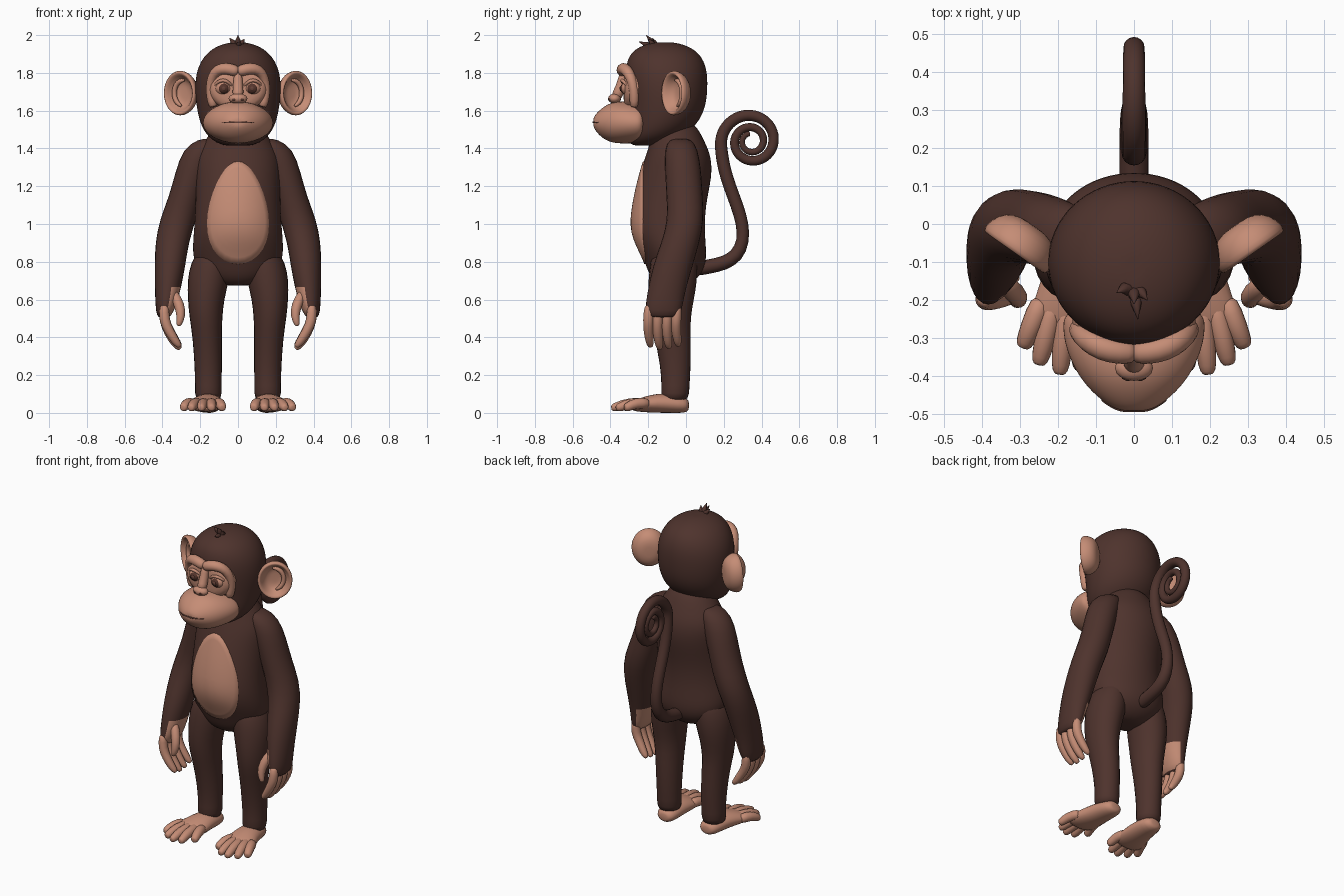
import bpy, bmesh
from math import sin, cos, pi, exp, radians
from mathutils import Vector, Matrix
from mathutils.bvhtree import BVHTree

if "Cube" in bpy.data.objects:
    bpy.data.objects.remove(bpy.data.objects["Cube"], do_unlink=True)


def material(name, colour):
    mat = bpy.data.materials.new(name)
    mat.use_nodes = True
    mat.diffuse_color = (*colour, 1)
    mat.node_tree.nodes["Principled BSDF"].inputs["Base Color"].default_value = (*colour, 1)
    return mat


FUR = material("dark brown fur", (0.077, 0.033, 0.026))
SKIN = material("tan skin", (0.56, 0.265, 0.18))
IRIS = material("iris brown", (0.09, 0.035, 0.025))
LINE = material("dark crease", (0.13, 0.055, 0.04))


def finish(name, bm, mats, mirror=False, levels=1, rule=None):
    """Turn a bmesh into a smooth object, optionally mirrored in x."""
    bmesh.ops.recalc_face_normals(bm, faces=bm.faces)
    bm.normal_update()
    for face in bm.faces:
        face.smooth = True
        if rule and rule(face):
            face.material_index = 1
    mesh = bpy.data.meshes.new(name)
    bm.to_mesh(mesh)
    bm.free()
    for mat in mats:
        mesh.materials.append(mat)
    obj = bpy.data.objects.new(name, mesh)
    bpy.context.collection.objects.link(obj)
    if mirror:
        obj.modifiers.new("Mirror", "MIRROR").use_mirror_merge = False
    if levels:
        sub = obj.modifiers.new("Smooth", "SUBSURF")
        sub.levels = sub.render_levels = levels
    return obj


def skin_rings(bm, rings):
    """Bridge rings of points and close both ends with fans."""
    loops = [[bm.verts.new(p) for p in ring] for ring in rings]
    n = len(loops[0])
    for a, b in zip(loops, loops[1:]):
        for i in range(n):
            j = (i + 1) % n
            bm.faces.new((a[i], a[j], b[j], b[i]))
    for loop in (loops[0], loops[-1]):
        tip = bm.verts.new(sum((v.co for v in loop), Vector()) / n)
        for i in range(n):
            bm.faces.new((loop[i], loop[(i + 1) % n], tip))


def loft(name, sections, mats, axis="z", sides=16, matrix=None, **options):
    """Elliptical sections: (position on axis, centre 1, centre 2, radius 1, radius 2)."""
    bm = bmesh.new()
    rings = []
    for t, c1, c2, r1, r2 in sections:
        ring = []
        for i in range(sides):
            a = 2 * pi * (i + 0.5) / sides
            u, v = c1 + r1 * cos(a), c2 + r2 * sin(a)
            ring.append(Vector((u, v, t) if axis == "z" else (u, t, v)))
        rings.append(ring)
    skin_rings(bm, rings)
    if matrix:
        bm.transform(matrix)
    return finish(name, bm, mats, **options)


def add_tube(bm, points, radii, sides=8):
    """Sweep a round section along a path."""
    pts = [Vector(p) for p in points]
    old, normal, rings = None, None, []
    for k, (p, r) in enumerate(zip(pts, radii)):
        tangent = (pts[min(k + 1, len(pts) - 1)] - pts[max(k - 1, 0)]).normalized()
        if old is None:
            normal = tangent.orthogonal().normalized()
        else:
            normal = old.rotation_difference(tangent) @ normal
        side = tangent.cross(normal)
        rings.append([p + r * (cos(2 * pi * i / sides) * normal + sin(2 * pi * i / sides) * side)
                      for i in range(sides)])
        old = tangent
    skin_rings(bm, rings)


def tubes(name, paths, mats, **options):
    bm = bmesh.new()
    for points, radii in paths:
        add_tube(bm, points, radii)
    return finish(name, bm, mats, **options)


def ball(name, centre, size, mats, **options):
    bm = bmesh.new()
    bmesh.ops.create_uvsphere(bm, u_segments=16, v_segments=10, radius=1)
    bm.transform(Matrix.Translation(centre) @ Matrix.Diagonal((*size, 1)))
    return finish(name, bm, mats, levels=0, **options)


def plate(name, target, centre, width, height, mat, taper=0.0, lift=0.006, rings=8, **options):
    """Egg-shaped marking laid on the front of a part by casting rays backwards."""
    tree = BVHTree.FromObject(target, bpy.context.evaluated_depsgraph_get())
    bm = bmesh.new()

    def drop(x, z):
        hit = tree.ray_cast(Vector((x, -2, z)), Vector((0, 1, 0)))[0]
        return bm.verts.new((x, (hit.y if hit else 0) - lift, z))

    n, inner = 32, None
    middle = drop(*centre)
    for k in range(1, rings + 1):
        s = k / rings
        ring = []
        for i in range(n):
            a = 2 * pi * i / n
            x = centre[0] + s * width * cos(a) * (1 - taper * sin(a))
            ring.append(drop(x, centre[1] + s * height * sin(a)))
        for i in range(n):
            j = (i + 1) % n
            bm.faces.new((inner[i], inner[j], ring[j], ring[i]) if inner else (middle, ring[i], ring[j]))
        inner = ring
    rim = [e for e in bm.edges if e.is_boundary]
    skirt = bmesh.ops.extrude_edge_only(bm, edges=rim)["geom"]
    for v in skirt:
        if isinstance(v, bmesh.types.BMVert):
            v.co.y += lift + 0.003
    return finish(name, bm, [mat], levels=0, **options)


# Body
torso = loft("torso", [
    (0.675, 0, -0.07, 0.1, 0.08), (0.73, 0, -0.055, 0.2, 0.145), (0.82, 0, -0.055, 0.25, 0.172),
    (0.95, 0, -0.1, 0.24, 0.202), (1.1, 0, -0.09, 0.228, 0.197), (1.25, 0, -0.055, 0.23, 0.198),
    (1.36, 0, -0.04, 0.23, 0.178), (1.44, 0, -0.045, 0.18, 0.145), (1.54, 0, -0.06, 0.11, 0.11)],
    [FUR], levels=2)
plate("belly_patch", torso, (0, 1.06), 0.16, 0.272, SKIN, taper=0.24)

# Legs and feet
loft("legs", [
    (0.88, 0.12, -0.06, 0.08, 0.11), (0.8, 0.143, -0.065, 0.112, 0.13), (0.7, 0.158, -0.07, 0.115, 0.135),
    (0.6, 0.17, -0.08, 0.1, 0.127), (0.5, 0.17, -0.085, 0.09, 0.112), (0.4, 0.163, -0.07, 0.08, 0.1),
    (0.25, 0.157, -0.055, 0.076, 0.084), (0.14, 0.157, -0.055, 0.072, 0.076), (0.065, 0.157, -0.06, 0.076, 0.08)],
    [FUR], sides=12, mirror=True)
loft("feet", [
    (0.015, 0.15, 0.04, 0.04, 0.03), (-0.01, 0.15, 0.042, 0.064, 0.045), (-0.08, 0.155, 0.05, 0.075, 0.052),
    (-0.15, 0.162, 0.052, 0.085, 0.054), (-0.23, 0.175, 0.044, 0.103, 0.042), (-0.29, 0.182, 0.036, 0.095, 0.026)],
    [SKIN], axis="y", sides=12, mirror=True)
toe_tips = [(0.082, -0.33), (0.14, -0.385), (0.195, -0.395), (0.25, -0.37), (0.292, -0.325)]
toes = []
for k, (x, y) in enumerate(toe_tips):
    root = Vector((0.11 + 0.033 * k, -0.2, 0.05))
    tip = Vector((x, y, 0.026))
    knuckle = root.lerp(tip, 0.55) + Vector((0, 0, 0.016))
    toes.append(((root, knuckle, root.lerp(tip, 0.9), tip), (0.034, 0.031, 0.027, 0.017)))
tubes("toes", toes, [SKIN], mirror=True)

# Arms, with bare palms on the inner side
loft("arms", [
    (1.45, 0.15, -0.03, 0.06, 0.06), (1.4, 0.195, -0.025, 0.1, 0.092), (1.28, 0.24, -0.015, 0.094, 0.1),
    (1.15, 0.275, -0.008, 0.092, 0.1), (1.02, 0.32, 0.0, 0.1, 0.1), (0.9, 0.35, -0.03, 0.092, 0.105),
    (0.78, 0.36, -0.07, 0.085, 0.11), (0.66, 0.371, -0.1, 0.072, 0.104), (0.58, 0.38, -0.115, 0.06, 0.103),
    (0.505, 0.393, -0.122, 0.04, 0.096)],
    [FUR, SKIN], sides=12, mirror=True,
    rule=lambda f: f.calc_center_median().z < 0.66 and f.normal.x < -0.4)
fingers = []
for k in range(4):
    y, rise = -0.195 + 0.049 * k, 0.012 * abs(k - 1.3)
    fingers.append((((0.39, y, 0.57), (0.392, y - 0.005, 0.49), (0.366, y - 0.005, 0.42 + rise),
                     (0.33, y + 0.003, 0.36 + rise), (0.306, y + 0.008, 0.335 + rise)),
                    (0.029, 0.031, 0.028, 0.025, 0.015)))
fingers.append((((0.345, -0.15, 0.64), (0.308, -0.185, 0.57), (0.3, -0.2, 0.51), (0.315, -0.205, 0.46)),
                (0.028, 0.031, 0.026, 0.015)))
tubes("fingers", fingers, [SKIN], mirror=True)

# Curled tail
path = [(0, 0.05, 0.76), (0, 0.12, 0.775), (0, 0.2, 0.79), (0, 0.27, 0.83), (0, 0.305, 0.91), (0, 0.3, 1.0),
        (0, 0.27, 1.1), (0, 0.23, 1.2), (0, 0.2, 1.3), (0, 0.188, 1.38)]
radii = [0.042] * 4 + [0.037] * 6
for k in range(50):
    turn = k / 22
    r, a = 0.162 * exp(-0.6 * turn), pi - 2 * pi * turn
    path.append((0, 0.345 + r * cos(a), 1.437 + r * sin(a)))
    radii.append(0.035 - 0.009 * turn)
tubes("tail", [(path, radii)], [FUR])

# Head and tuft
loft("head", [
    (1.415, 0, -0.2, 0.09, 0.1), (1.46, 0, -0.165, 0.165, 0.15), (1.53, 0, -0.12, 0.205, 0.187),
    (1.62, 0, -0.1, 0.225, 0.21), (1.72, 0, -0.1, 0.235, 0.22), (1.82, 0, -0.105, 0.224, 0.222),
    (1.9, 0, -0.112, 0.178, 0.194), (1.945, 0, -0.115, 0.11, 0.126), (1.962, 0, -0.115, 0.04, 0.05)],
    [FUR], levels=2)
tuft = []
for x, y, z in [(0.0, -0.21, 2.0), (-0.045, -0.18, 1.985), (0.035, -0.2, 1.98), (0.01, -0.25, 1.965)]:
    base = Vector((0.0, -0.18, 1.93))
    tip = Vector((x, y, z))
    tuft.append(((base, base.lerp(tip, 0.6) + Vector((0, 0.012, 0)), tip), (0.022, 0.014, 0.001)))
tubes("hair_tuft", tuft, [FUR], levels=0)

# Ears: bowls turned outwards
ear_place = Matrix.Translation((0.293, -0.045, 1.693)) @ Matrix.Rotation(radians(35), 4, "Z")
loft("ears", [
    (0.05, 0, 0, 0.04, 0.05), (0.037, 0, 0, 0.08, 0.095), (0, 0, 0, 0.102, 0.118), (-0.03, 0, 0, 0.106, 0.124),
    (-0.042, 0, 0, 0.094, 0.11), (-0.025, 0, 0, 0.08, 0.094), (0.01, 0.0, 0, 0.06, 0.075), (0.018, 0, 0, 0.03, 0.04)],
    [SKIN], axis="y", matrix=ear_place, mirror=True)
ridge = [ear_place @ Vector((0.058 * cos(a) - 0.005, -0.005, 0.07 * sin(a)))
         for a in [radians(d) for d in range(-80, 130, 30)]]
tubes("ear_ridges", [(ridge, [0.008] + [0.015] * 5 + [0.008])], [SKIN], mirror=True)

# Face: mask, brow, eyes, muzzle, nose and mouth
loft("face_mask", [
    (-0.2, 0, 1.725, 0.168, 0.13), (-0.27, 0, 1.725, 0.168, 0.132), (-0.315, 0, 1.715, 0.152, 0.118),
    (-0.33, 0, 1.71, 0.1, 0.08)], [SKIN], axis="y")
tubes("brow_ridge", [(
    [(0, -0.338, 1.805), (0.04, -0.338, 1.82), (0.085, -0.328, 1.825), (0.125, -0.305, 1.805), (0.147, -0.28, 1.745),
     (0.145, -0.272, 1.68), (0.13, -0.275, 1.62)], [0.033, 0.034, 0.035, 0.032, 0.028, 0.028, 0.028])],
    [SKIN], mirror=True)
tubes("nose_bridge", [([(0, -0.33, 1.8), (0, -0.342, 1.73), (0, -0.37, 1.67)], [0.026, 0.028, 0.036])], [SKIN])
eyes = ball("eyes", (0.078, -0.298, 1.718), (0.048, 0.048, 0.04), [SKIN], mirror=True)
plate("irises", eyes, (0.075, 1.716), 0.026, 0.027, IRIS, lift=0.003, rings=3, mirror=True)
plate("pupils", eyes, (0.075, 1.716), 0.011, 0.012, LINE, lift=0.006, rings=2, mirror=True)
tubes("eyelids", [([(0.03, -0.323, 1.73), (0.055, -0.338, 1.755), (0.08, -0.341, 1.763), (0.105, -0.331, 1.755),
                    (0.128, -0.308, 1.73)], [0.007, 0.01, 0.011, 0.01, 0.007])], [SKIN], mirror=True)
muzzle = loft("muzzle", [
    (-0.22, 0, 1.535, 0.185, 0.1), (-0.27, 0, 1.535, 0.193, 0.11), (-0.33, 0, 1.538, 0.183, 0.115),
    (-0.4, 0, 1.537, 0.15, 0.11), (-0.455, 0, 1.535, 0.1, 0.074), (-0.49, 0, 1.538, 0.045, 0.03)],
    [SKIN], axis="y", levels=2)
plate("mouth_line", muzzle, (0, 1.538), 0.085, 0.004, LINE, lift=0.004, rings=4)
nose = ball("nose", (0, -0.378, 1.664), (0.05, 0.034, 0.027), [SKIN])
plate("nostrils", nose, (0.022, 1.658), 0.01, 0.007, LINE, lift=0.003, rings=2, mirror=True)
